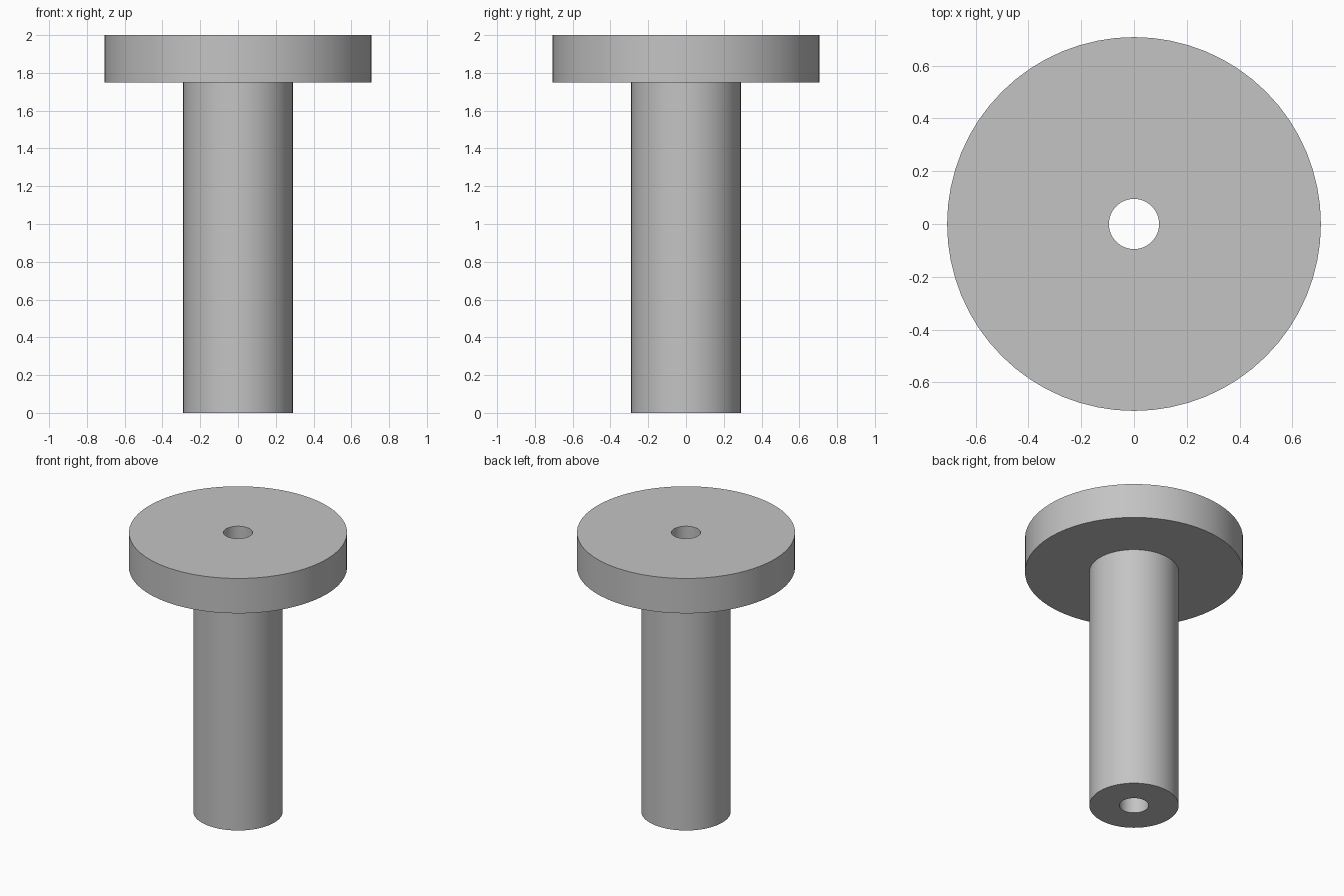
import bpy
import bmesh
import math

cube = bpy.data.objects.get("Cube")
if cube:
    bpy.data.objects.remove(cube, do_unlink=True)

SIDES = 64

# Plain grey material
grey = bpy.data.materials.new("plain_grey")
grey.use_nodes = True
colour = (0.55, 0.55, 0.55, 1)
grey.diffuse_color = colour
grey.node_tree.nodes["Principled BSDF"].inputs["Base Color"].default_value = colour

# Closed section of the flanged bushing: (radius, height)
bore, shaft, flange = 0.095, 0.29, 0.708
section = [(bore, 0), (shaft, 0), (shaft, 1.75),
           (flange, 1.75), (flange, 2), (bore, 2)]

# Revolve the section into rings and bridge them with quads
bm = bmesh.new()
rings = []
for radius, height in section:
    angles = [math.tau * i / SIDES for i in range(SIDES)]
    rings.append([bm.verts.new((radius * math.cos(a), radius * math.sin(a), height))
                  for a in angles])
for k, low in enumerate(rings):
    high = rings[(k + 1) % len(rings)]
    for i in range(SIDES):
        j = (i + 1) % SIDES
        bm.faces.new((low[i], low[j], high[j], high[i]))
bmesh.ops.recalc_face_normals(bm, faces=bm.faces)

mesh = bpy.data.meshes.new("flanged_bushing")
bm.to_mesh(mesh)
bm.free()
mesh.materials.append(grey)
bushing = bpy.data.objects.new("flanged_bushing", mesh)
bpy.context.collection.objects.link(bushing)

# Smooth walls with crisp rims
bpy.ops.object.select_all(action="DESELECT")
bushing.select_set(True)
bpy.context.view_layer.objects.active = bushing
bpy.ops.object.shade_smooth_by_angle(angle=math.radians(30))
